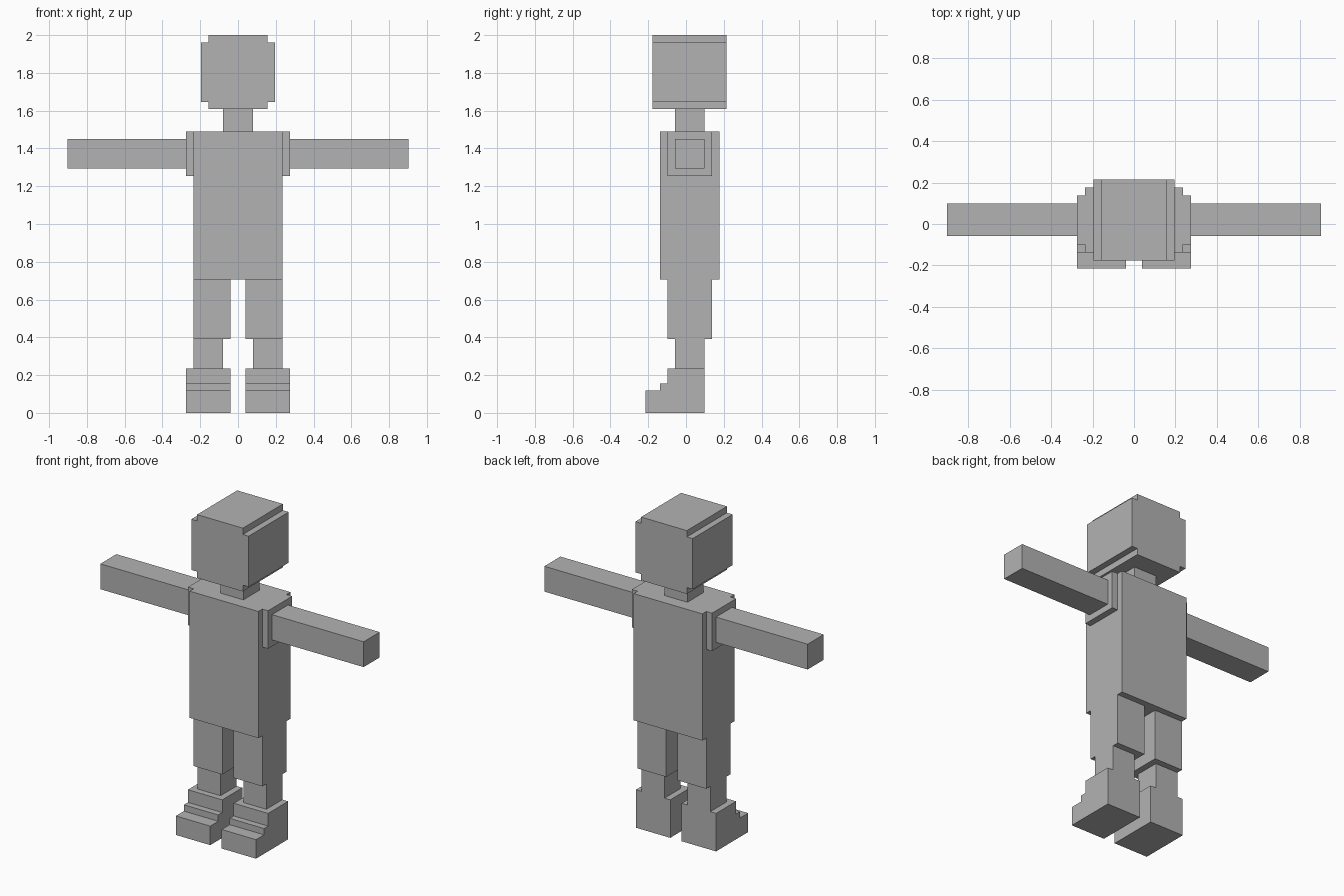
import bpy
import bmesh
from mathutils import Vector

cube = bpy.data.objects.get("Cube")
if cube:
    bpy.data.objects.remove(cube, do_unlink=True)

U = 2 / 51  # one block unit; the figure is 51 blocks tall

grey = bpy.data.materials.new("plain_grey")
grey.use_nodes = True
grey.diffuse_color = (0.45, 0.45, 0.45, 1)
grey.node_tree.nodes["Principled BSDF"].inputs["Base Color"].default_value = grey.diffuse_color


def prism(name, outline, sweep):
    """Sweep a closed outline of block coordinates along a vector."""
    bm = bmesh.new()
    face = bm.faces.new([bm.verts.new(Vector(p) * U) for p in outline])
    new = bmesh.ops.extrude_face_region(bm, geom=[face])["geom"]
    verts = [g for g in new if isinstance(g, bmesh.types.BMVert)]
    bmesh.ops.translate(bm, vec=Vector(sweep) * U, verts=verts)
    # the starting face is kept as the near cap
    bmesh.ops.recalc_face_normals(bm, faces=bm.faces)
    mesh = bpy.data.meshes.new(name)
    bm.to_mesh(mesh)
    bm.free()
    mesh.materials.append(grey)
    obj = bpy.data.objects.new(name, mesh)
    bpy.context.collection.objects.link(obj)
    return obj


def box(name, x, y, z):
    outline = [(x[0], y[0], z[0]), (x[1], y[0], z[0]),
               (x[1], y[1], z[0]), (x[0], y[1], z[0])]
    return prism(name, outline, (0, 0, z[1] - z[0]))


def span(side, a, b):
    return sorted((side * a, side * b))


# Depth ranges shared by the thin, medium and thick parts
THIN, MEDIUM, THICK = (-1.5, 2.5), (-2.5, 3.5), (-3.5, 4.5)

# Head with a one-block notch along each side edge
half = [(4, 41), (4, 42), (5, 42), (5, 50), (4, 50), (4, 51)]
head = half + [(-x, z) for x, z in reversed(half)]
prism("head", [(x, -4.5, z) for x, z in head], (0, 10, 0))

# Neck and torso
box("neck", (-2, 2), THIN, (38, 41))
box("torso", (-6, 6), THICK, (18, 38))

# Stepped shoe profile, seen from the side
shoe = [(-5.5, 0), (2.5, 0), (2.5, 6), (-2.5, 6),
        (-2.5, 4), (-3.5, 4), (-3.5, 3), (-5.5, 3)]

# Limbs on both sides
for side, label in ((1, "left"), (-1, "right")):
    box(f"{label}_shoulder", span(side, 6, 7), MEDIUM, (32, 38))
    box(f"{label}_arm", span(side, 7, 23), THIN, (33, 37))
    box(f"{label}_thigh", span(side, 1, 6), MEDIUM, (10, 18))
    box(f"{label}_shin", span(side, 2, 6), THIN, (6, 10))
    prism(f"{label}_shoe", [(side, y, z) for y, z in shoe], (side * 6, 0, 0))
